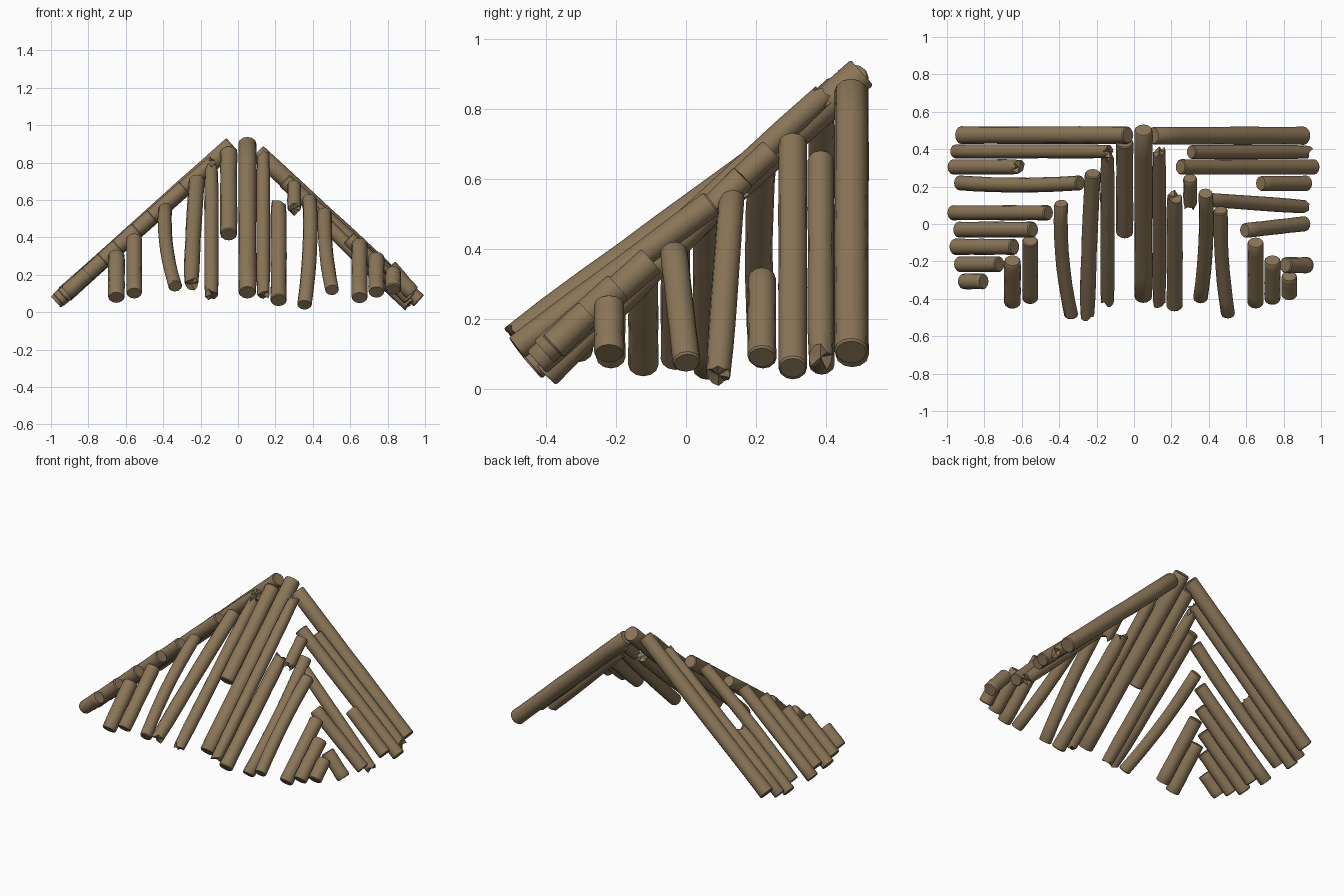
import bpy, bmesh, math, random
from mathutils import Vector

if "Cube" in bpy.data.objects:
    bpy.data.objects.remove(bpy.data.objects["Cube"])

random.seed(4)
wood = bpy.data.materials.new("brown wood")
wood.diffuse_color = (0.255, 0.18, 0.098, 1)
wood.use_nodes = True
wood.node_tree.nodes["Principled BSDF"].inputs["Base Color"].default_value = wood.diffuse_color
SIDES, RINGS = 12, 7


def log(name, a, b, r, bend=(0, 0, 0), jag_top=0.0, jag_bottom=0.0):
    """Round log from the top centre a to the bottom centre b, with chamfered or broken ends."""
    a, b, bend = Vector(a), Vector(b), Vector(bend)
    d = (b - a).normalized()
    u = d.cross(Vector((0, 0, 1))).normalized()
    v = u.cross(d)
    length = (b - a).length
    c = 0.006
    # (distance along the log, radius factor, jaggedness)
    stations = [(0, 0.9, jag_top)]
    stations += [(c + (length - 2 * c) * i / RINGS, 1, 0) for i in range(RINGS + 1)]
    stations += [(length, 0.9, jag_bottom)]
    if jag_top:
        stations.pop(1)
    if jag_bottom:
        stations.pop(-2)
    bm = bmesh.new()
    rings = []
    for s, f, jag in stations:
        t = s / length
        mid = a + d * s + bend * 4 * t * (1 - t)
        rad = r * f * random.uniform(0.97, 1.02)
        inward = d if t < 0.5 else -d
        ring = []
        for k in range(SIDES):
            w = 2 * math.pi * k / SIDES
            off = inward * (random.random() * jag)
            ring.append(bm.verts.new(mid + off + rad * (u * math.cos(w) + v * math.sin(w))))
        rings.append(ring)
    for p, q in zip(rings, rings[1:]):
        for k in range(SIDES):
            n = (k + 1) % SIDES
            bm.faces.new((p[k], p[n], q[n], q[k]))
    for ring in (rings[0], rings[-1]):
        centre = sum((x.co for x in ring), Vector()) / SIDES
        hub = bm.verts.new(centre)
        for k in range(SIDES):
            bm.faces.new((ring[k], ring[(k + 1) % SIDES], hub))
    bmesh.ops.recalc_face_normals(bm, faces=bm.faces)
    me = bpy.data.meshes.new(name)
    bm.to_mesh(me)
    bm.free()
    me.materials.append(wood)
    ob = bpy.data.objects.new(name, me)
    bpy.context.collection.objects.link(ob)
    bpy.ops.object.select_all(action='DESELECT')
    ob.select_set(True)
    bpy.context.view_layer.objects.active = ob
    bpy.ops.object.shade_smooth_by_angle(angle=math.radians(35))


# share of the radius by which a sloping end disc overhangs its centre
RUN, RISE = 0.67, 0.74

# front slope: x top, x bottom, y top, y bottom, z top, z bottom, radius, bend x, jag top, jag bottom
front = [
    (-.65, -.65, -.165, -.455, .34, .045, .045, 0, 0, 0),
    (-.555, -.555, -.06, -.43, .425, .07, .042, 0, 0, 0),
    (-.39, -.335, .135, -.515, .585, .11, .037, -.02, 0, 0),
    (-.22, -.25, .30, -.53, .735, .11, .042, -.004, 0, .03),
    (-.142, -.142, .41, -.45, .81, .055, .038, 0, .05, .04),
    (-.05, -.05, .47, -.08, .89, .38, .046, 0, 0, 0),
    (.05, .05, .535, -.425, .94, .07, .048, 0, 0, 0),
    (.135, .135, .43, -.46, .88, .05, .036, 0, .05, .04),
    (.217, .217, .19, -.47, .62, .03, .043, 0, .04, 0),
    (.30, .30, .27, .06, .71, .505, .037, 0, 0, .06),
    (.383, .355, .19, -.425, .635, .01, .039, .014, 0, 0),
    (.463, .503, .10, -.51, .56, .09, .038, -.012, 0, 0),
    (.65, .65, -.07, -.455, .40, .045, .043, 0, 0, 0),
    (.74, .74, -.165, -.435, .325, .075, .043, 0, 0, 0),
    (.83, .83, -.25, -.41, .25, .09, .042, 0, 0, 0),
]
for i, (xt, xb, yt, yb, zt, zb, r, bx, jt, jb) in enumerate(front):
    log(f"front_log_{i + 1}", (xt, yt - r * RUN, zt - r * RISE),
        (xb, yb + r * RUN, zb + r * RISE), r, (bx, 0, 0), jt, jb)

# right slope: y top, y bottom, x top, x bottom, z top, z bottom, radius, jag bottom
right = [
    (.472, .472, .07, .945, .89, .07, .048, 0),
    (.385, .385, .28, .975, .685, .045, .037, .05),
    (.305, .305, .22, .995, .735, .03, .041, 0),
    (.217, .217, .65, .955, .35, .06, .041, 0),
    (.13, .092, .36, .945, .58, .005, .038, .02),
    (-.035, .002, .565, .945, .425, .045, .040, 0),
    (-.22, -.22, .78, .96, .275, .07, .043, 0),
]
for i, (yt, yb, xt, xb, zt, zb, r, jb) in enumerate(right):
    log(f"right_log_{i + 1}", (xt + r * RUN, yt, zt - r * RISE),
        (xb - r * RUN, yb, zb + r * RISE), r, (0, 0, 0), 0, jb)

# left slope: all logs lie on one plane: y, x top, x bottom, radius, bend y, jag top
left = [
    (.475, 0, -.96, .047, 0, 0),
    (.388, -.10, -.985, .037, 0, .03),
    (.305, -.575, -1.0, .041, 0, .04),
    (.220, -.26, -.965, .040, -.012, 0),
    (.06, -.43, -1.0, .040, 0, 0),
    (-.03, -.51, -.97, .042, 0, 0),
    (-.122, -.61, -.99, .043, 0, 0),
    (-.215, -.69, -.965, .042, 0, 0),
    (-.307, -.775, -.945, .042, 0, 0),
]
for i, (y, xt, xb, r, by, jt) in enumerate(left):
    xt, xb = xt - r * RUN, xb + r * RUN
    log(f"left_log_{i + 1}", (xt, y, .925 + .895 * xt),
        (xb, y, .925 + .895 * xb), r, (0, by, 0), jt, 0)
